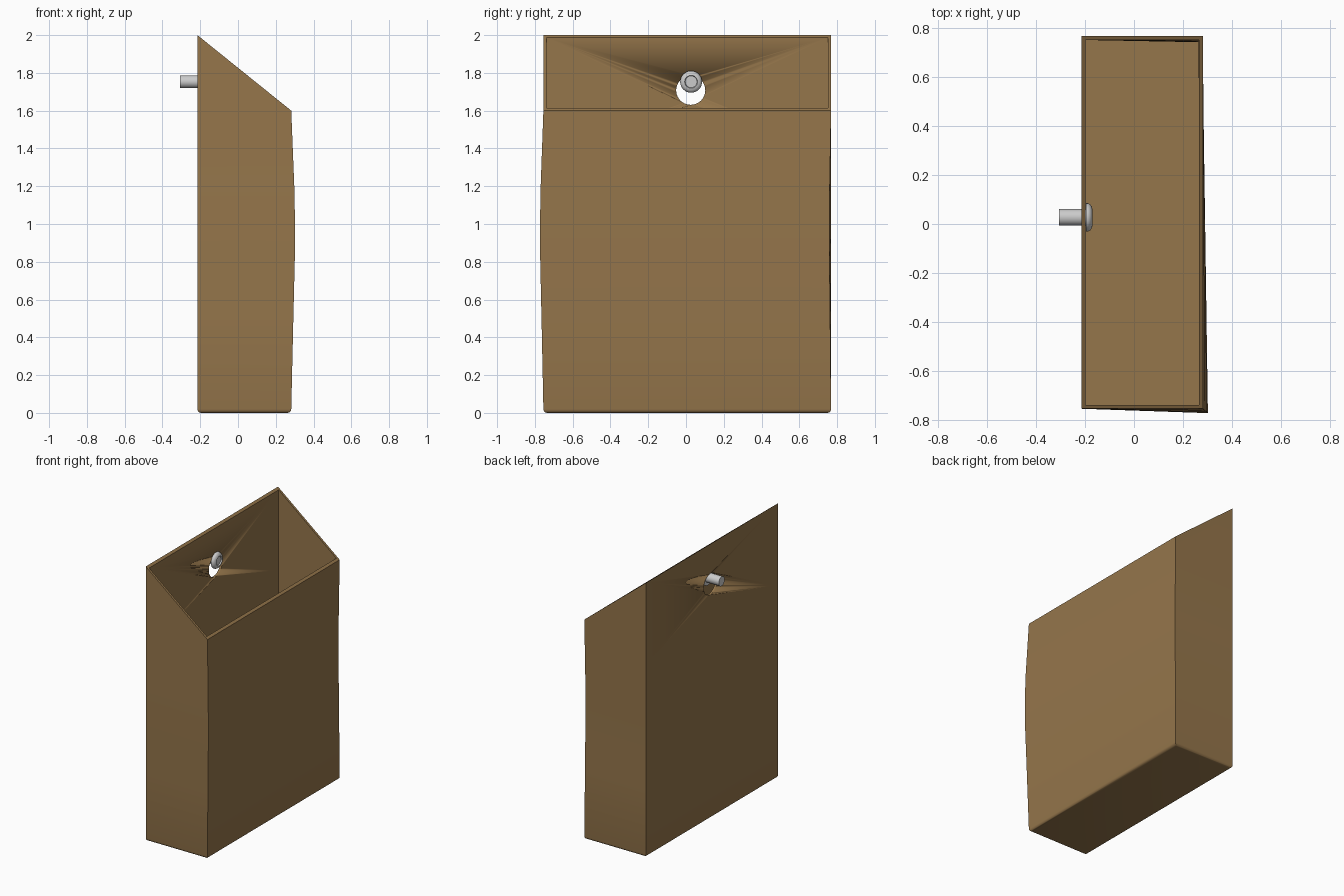
import bpy, bmesh, math
from mathutils import Matrix

if "Cube" in bpy.data.objects:
    bpy.data.objects.remove(bpy.data.objects["Cube"])

wood = bpy.data.materials.new("tan_shell")
wood.diffuse_color = (0.30, 0.18, 0.07, 1)
wood.use_nodes = True
wood.node_tree.nodes["Principled BSDF"].inputs["Base Color"].default_value = wood.diffuse_color

X0, X1, Y0, Y1 = -0.215, 0.282, -0.755, 0.768
WALL = 0.016


def finish(bm, name, mat=None):
    bmesh.ops.recalc_face_normals(bm, faces=bm.faces)
    me = bpy.data.meshes.new(name)
    bm.to_mesh(me)
    bm.free()
    ob = bpy.data.objects.new(name, me)
    bpy.context.collection.objects.link(ob)
    if mat:
        me.materials.append(mat)
    bpy.ops.object.select_all(action='DESELECT')
    ob.select_set(True)
    bpy.context.view_layer.objects.active = ob
    bpy.ops.object.shade_smooth_by_angle(angle=math.radians(30))
    return ob


def ring(bm, inset, z, bulge=0.0, slanted=False):
    # four corners; the two front corners are dented by the bulge
    pts = [(X0 + inset, Y0 + inset),
           (X1 - inset + 0.02 * bulge, Y0 + inset - 0.018 * bulge),
           (X1 - inset - 0.003 * bulge, Y1 - inset - 0.009 * bulge),
           (X0 + inset, Y1 - inset)]
    return [bm.verts.new((x, y, 2 - 0.4 * (x - X0) / (X1 - X0) if slanted else z))
            for x, y in pts]


# open-topped bin: outer skin up, slanted rim, inner skin down
bm = bmesh.new()
r = 0.02
rings = [ring(bm, r * (1 - math.sin(a)), r * (1 - math.cos(a)))
         for a in (math.pi / 2 * i / 4 for i in range(5))]
levels = [(0.5, 0.55), (0.8, 0.92), (1.0, 1.0), (1.2, 0.8), (1.4, 0.4)]
rings += [ring(bm, 0, z, b) for z, b in levels]
rings += [ring(bm, 0, 0, slanted=True), ring(bm, WALL, 0, slanted=True)]
rings += [ring(bm, WALL, z, b) for z, b in reversed(levels)]
rings.append(ring(bm, WALL, WALL))
for a, b in zip(rings, rings[1:]):
    for i in range(4):
        j = (i + 1) % 4
        bm.faces.new((a[i], a[j], b[j], b[i]))
bm.faces.new(rings[0])
bm.faces.new(rings[-1])
bin_body = finish(bm, "bin_body", wood)

# round hanging hole through the back wall
bm = bmesh.new()
bmesh.ops.create_cone(bm, cap_ends=True, segments=48, radius1=0.077, radius2=0.077, depth=0.1,
                      matrix=Matrix.Translation((X0, 0.025, 1.708)) @ Matrix.Rotation(math.pi / 2, 4, 'Y'))
cutter = finish(bm, "hole_cutter")
cutter.hide_render = True
mod = bin_body.modifiers.new("hanging_hole", 'BOOLEAN')
mod.operation, mod.solver, mod.object = 'DIFFERENCE', 'EXACT', cutter
bpy.context.view_layer.objects.active = bin_body
bpy.ops.object.modifier_apply(modifier=mod.name)
bpy.data.objects.remove(cutter)


def lathe_x(name, profile, y, z, n=32):
    # revolve (x, radius) points around an axis along x
    bm = bmesh.new()
    loops = [[bm.verts.new((x, y + rad * math.cos(2 * math.pi * i / n),
                            z + rad * math.sin(2 * math.pi * i / n))) for i in range(n)]
             for x, rad in profile]
    for a, b in zip(loops, loops[1:]):
        for i in range(n):
            j = (i + 1) % n
            bm.faces.new((a[i], a[j], b[j], b[i]))
    bm.faces.new(loops[0])
    bm.faces.new(loops[-1])
    return finish(bm, name)


# wall screw: shank, domed head, shallow socket
lathe_x("wall_screw", [(-0.307, 0.034), (-0.196, 0.034), (-0.196, 0.058), (-0.188, 0.058),
                       (-0.179, 0.053), (-0.173, 0.045), (-0.170, 0.034), (-0.179, 0.031)],
        0.027, 1.753)
